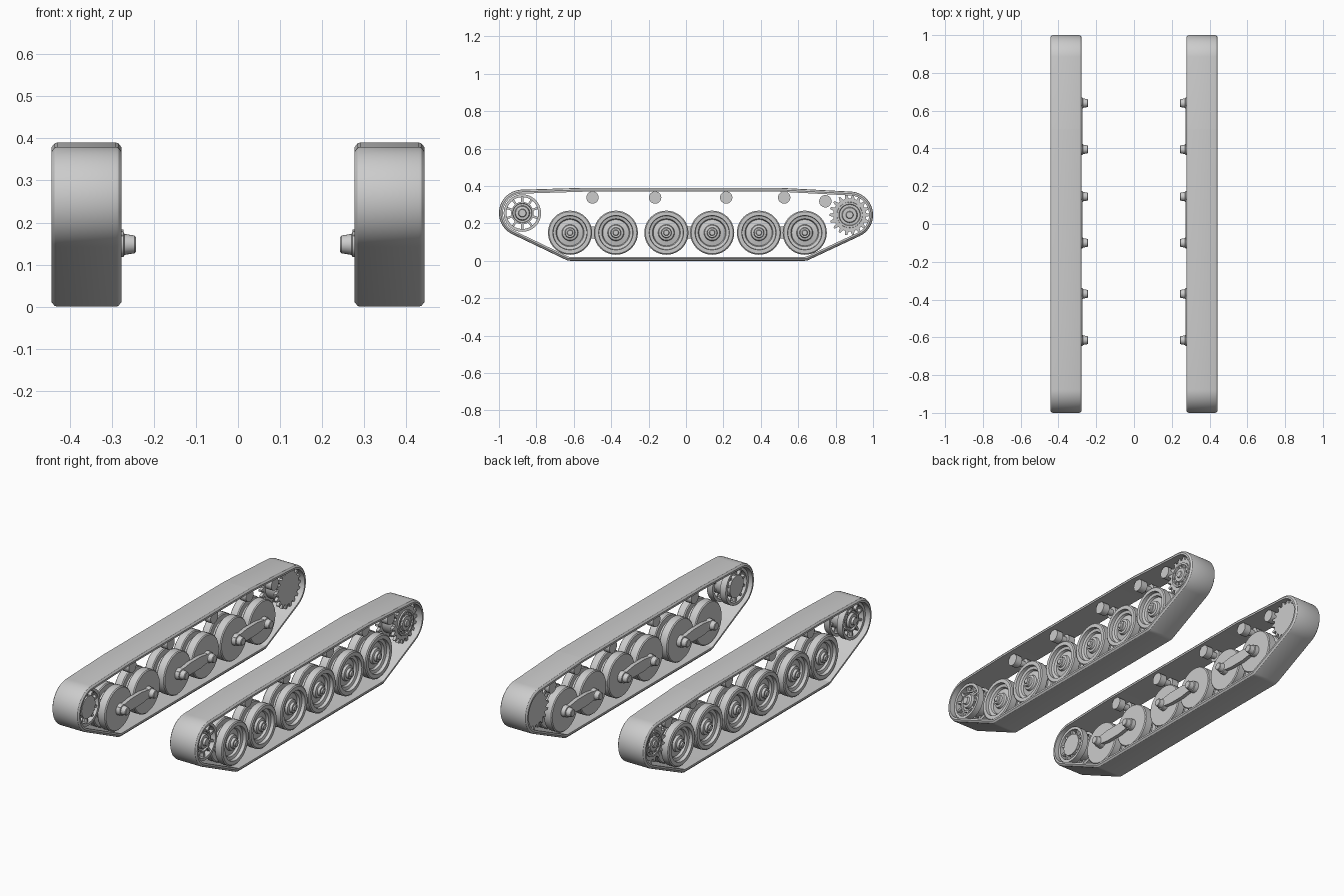
import bpy
import bmesh
from math import sin, cos, pi, tau, radians
from mathutils import Matrix, Vector
from mathutils.geometry import convex_hull_2d

cube = bpy.data.objects.get("Cube")
if cube:
    bpy.data.objects.remove(cube, do_unlink=True)

grey = bpy.data.materials.new("plain_grey")
grey.use_nodes = True
colour = (0.6, 0.6, 0.6, 1)
grey.diffuse_color = colour
grey.node_tree.nodes["Principled BSDF"].inputs["Base Color"].default_value = colour


def finish(bm, name, y=0, z=0):
    """Turn a bmesh of the left-hand part into an object mirrored to the right."""
    bmesh.ops.recalc_face_normals(bm, faces=bm.faces)
    mesh = bpy.data.meshes.new(name)
    bm.to_mesh(mesh)
    bm.free()
    mesh.materials.append(grey)
    ob = bpy.data.objects.new(name, mesh)
    bpy.context.collection.objects.link(ob)
    ob.location = (0, y, z)
    ob.modifiers.new("both_sides", "MIRROR").use_mirror_merge = False
    bpy.ops.object.select_all(action="DESELECT")
    ob.select_set(True)
    bpy.context.view_layer.objects.active = ob
    bpy.ops.object.shade_smooth_by_angle(angle=radians(30))
    return ob


def lathe(bm, profile, closed=False, steps=40):
    """Revolve (x, radius) points about the x axis."""
    rings = []
    for x, r in profile:
        if r == 0:
            rings.append([bm.verts.new((x, 0, 0))] * steps)
        else:
            rings.append([bm.verts.new((x, r * cos(tau * i / steps), r * sin(tau * i / steps)))
                          for i in range(steps)])
    pairs = list(zip(rings, rings[1:]))
    if closed:
        pairs.append((rings[-1], rings[0]))
    for a, b in pairs:
        for i in range(steps):
            j = (i + 1) % steps
            bm.faces.new(list(dict.fromkeys((a[i], a[j], b[j], b[i]))))


def drum(bm, x0, x1, r, steps=40):
    lathe(bm, [(x0, 0), (x0, r), (x1, r), (x1, 0)], steps=steps)


def prism(bm, outline, x0, x1):
    """Extrude a (y, z) outline along x."""
    a, b = ([bm.verts.new((x, y, z)) for y, z in outline] for x in (x0, x1))
    bm.faces.new(a)
    bm.faces.new(b)
    for i in range(len(a)):
        j = (i + 1) % len(a)
        bm.faces.new((a[i], a[j], b[j], b[i]))


def spin_box(bm, angle, size, x, radius):
    """Box placed at a radius and turned about the x axis."""
    m = (Matrix.Rotation(angle, 4, "X") @ Matrix.Translation((x, radius, 0))
         @ Matrix.Diagonal((*size, 1)))
    bmesh.ops.create_cube(bm, size=1, matrix=m)


MID = 0.36
IDLER = (-0.875, 0.255)
SPROCKET = (0.875, 0.245)
WHEEL_Z = 0.15
WHEELS = (-0.62, -0.375, -0.105, 0.14, 0.39, 0.635)

# Track belt: a band wrapped tightly round guide circles (y, z, radius)
guides = [(*IDLER, 0.125), (*SPROCKET, 0.125), (-0.55, 0.34, 0.05), (0.5, 0.34, 0.05),
          (-0.62, 0.05, 0.05), (0.635, 0.05, 0.05)]
samples = [(g, tau * i / 72) for g in guides for i in range(72)]


def wrap(g, a, depth):
    return Vector((g[0] + (g[2] - depth) * cos(a), g[1] + (g[2] - depth) * sin(a)))


hull = convex_hull_2d([wrap(g, a, 0) for g, a in samples])
section = [(-0.083, 0.011), (-0.076, 0.002), (-0.07, 0), (0.07, 0), (0.076, 0.002),
           (0.083, 0.011), (0.083, 0.021), (-0.083, 0.021)]
bm = bmesh.new()
loops = []
for dx, depth in section:
    loops.append([bm.verts.new((MID + dx, *wrap(*samples[i], depth))) for i in hull])
for a, b in zip(loops, loops[1:] + loops[:1]):
    for i in range(len(a)):
        j = (i + 1) % len(a)
        bm.faces.new((a[i], a[j], b[j], b[i]))
finish(bm, "track_belt")

# Road wheels: twin tyres, dished outer face, axle stub on the inner face
wheel = [(0.427, 0), (0.427, 0.013), (0.42, 0.016), (0.42, 0.025), (0.407, 0.028),
         (0.404, 0.04), (0.392, 0.044), (0.386, 0.07), (0.398, 0.075), (0.402, 0.09),
         (0.42, 0.092), (0.42, 0.112), (0.415, 0.118), (0.377, 0.118), (0.372, 0.113),
         (0.372, 0.085), (0.346, 0.085), (0.346, 0.113), (0.341, 0.118), (0.3, 0.118),
         (0.295, 0.113), (0.295, 0)]
stub = [(0.3, 0), (0.3, 0.032), (0.272, 0.03), (0.27, 0.025), (0.246, 0.021),
        (0.243, 0.018), (0.243, 0)]
for n, y in enumerate(WHEELS, 1):
    bm = bmesh.new()
    lathe(bm, wheel)
    finish(bm, f"road_wheel_{n}", y, WHEEL_Z)
    bm = bmesh.new()
    lathe(bm, stub, steps=20)
    finish(bm, f"axle_stub_{n}", y + 0.005, WHEEL_Z - 0.002)

# Bogie beams joining each pair of wheels
beam = [(-0.14, -0.018), (-0.045, -0.032), (0.045, -0.032), (0.14, -0.018),
        (0.14, 0.018), (0.045, 0.032), (-0.045, 0.032), (-0.14, 0.018)]
for n in range(3):
    bm = bmesh.new()
    prism(bm, beam, 0.272, 0.293)
    finish(bm, f"bogie_beam_{n + 1}", (WHEELS[2 * n] + WHEELS[2 * n + 1]) / 2, WHEEL_Z + 0.002)

# Return rollers under the upper run
roller = [(0.295, 0), (0.295, 0.033), (0.335, 0.033), (0.335, 0.018), (0.375, 0.018),
          (0.375, 0.033), (0.415, 0.033), (0.415, 0)]
for n, (y, z) in enumerate([(-0.5, 0.338), (-0.165, 0.338), (0.215, 0.338),
                            (0.525, 0.338), (0.745, 0.318)], 1):
    bm = bmesh.new()
    lathe(bm, roller, steps=24)
    finish(bm, f"return_roller_{n}", y, z)

# Idler: two spoked rims on a stepped hub
bm = bmesh.new()
for x0, x1 in ((0.3, 0.335), (0.38, 0.415)):
    lathe(bm, [(x0, 0.085), (x0, 0.1), (x1, 0.1), (x1, 0.085)], closed=True)
    for i in range(10):
        spin_box(bm, tau * (i + 0.5) / 10, (0.018, 0.036, 0.012), (x0 + x1) / 2, 0.071)
lathe(bm, [(0.302, 0), (0.302, 0.06), (0.405, 0.06), (0.405, 0.052), (0.396, 0.05),
           (0.396, 0.04), (0.41, 0.036), (0.412, 0.022), (0.424, 0.019), (0.424, 0)])
finish(bm, "idler_wheel", *IDLER)

# Drive sprocket: two toothed plates, drum and bolted cap
TEETH = 18
gear = []
for i in range(TEETH):
    for part, r in ((-0.32, 0.088), (-0.14, 0.109), (0.14, 0.109), (0.32, 0.088)):
        a = tau * (i + part) / TEETH
        gear.append((r * cos(a), r * sin(a)))
bm = bmesh.new()
for x0, x1 in ((0.303, 0.32), (0.393, 0.41)):
    prism(bm, gear, x0, x1)
drum(bm, 0.31, 0.4, 0.075)
lathe(bm, [(0.4, 0), (0.4, 0.07), (0.418, 0.068), (0.418, 0.058), (0.412, 0.055),
           (0.412, 0.042), (0.42, 0.038), (0.42, 0.02), (0.427, 0.017), (0.427, 0)])
for i in range(10):
    spin_box(bm, tau * i / 10, (0.01, 0.008, 0.008), 0.413, 0.049)
finish(bm, "drive_sprocket", *SPROCKET)
